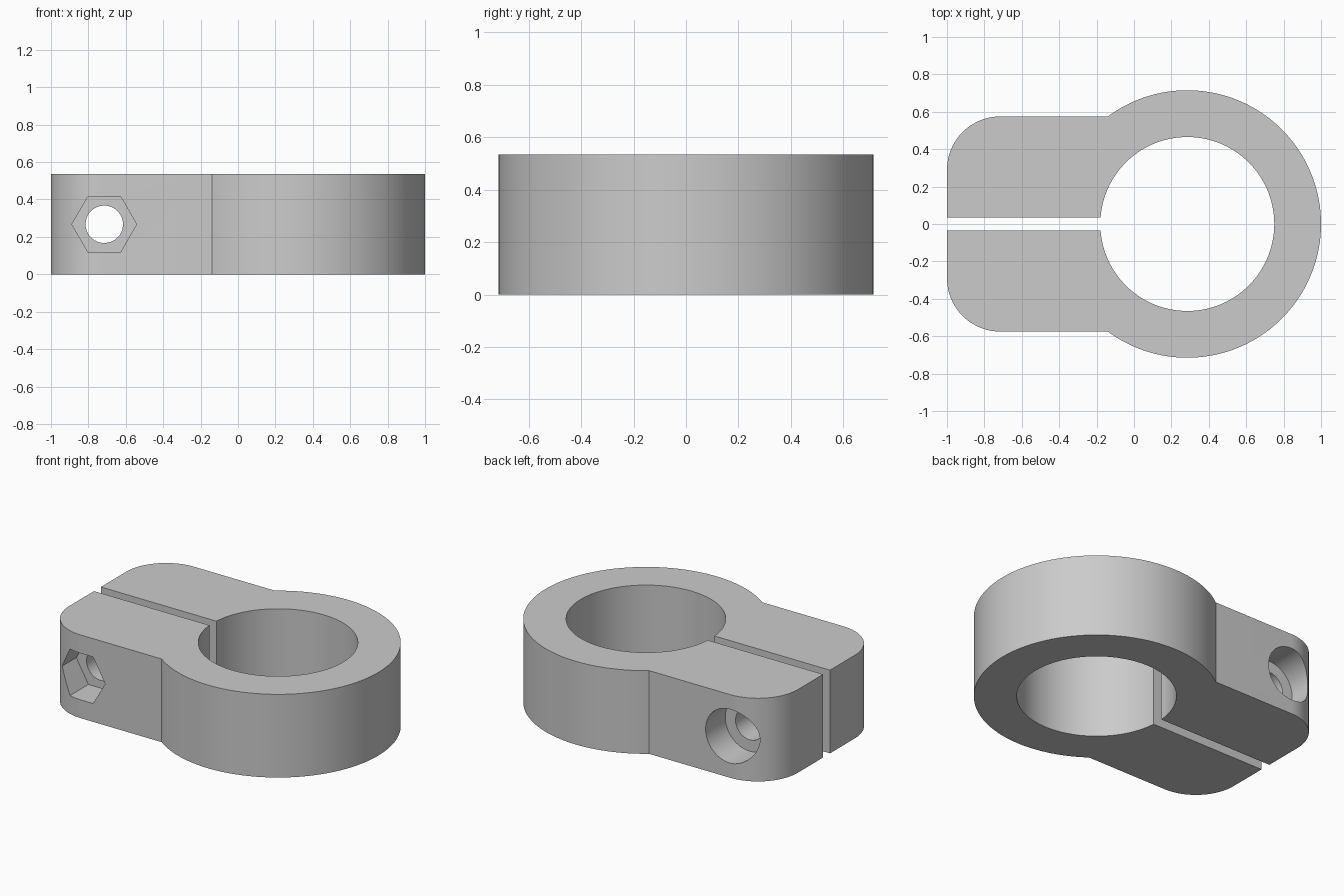
import bpy
import bmesh
from math import asin, acos, cos, sin, pi, tau

if "Cube" in bpy.data.objects:
    bpy.data.objects.remove(bpy.data.objects["Cube"], do_unlink=True)

HEIGHT = 0.535
RING_X, RING_R, BORE_R = 0.285, 0.715, 0.465
ARM_HALF, SLOT_HALF, CORNER_R = 0.575, 0.035, 0.285
BOLT_X, BOLT_R, HEAD_R, HEAD_DEPTH = -0.715, 0.10, 0.173, 0.20


def arc(cx, cy, r, start, end, steps):
    """Points along an arc, both ends included."""
    angles = [start + (end - start) * i / steps for i in range(steps + 1)]
    return [(cx + r * cos(a), cy + r * sin(a)) for a in angles]


def prism(name, outline, low, high, along_y=False):
    """Extrude a closed outline along z, or along y."""
    def place(a, b, h):
        return (a, h, b) if along_y else (a, b, h)
    bm = bmesh.new()
    base = bm.faces.new([bm.verts.new(place(a, b, low)) for a, b in outline])
    grown = bmesh.ops.extrude_face_region(bm, geom=[base], use_keep_orig=True)
    verts = [g for g in grown["geom"] if isinstance(g, bmesh.types.BMVert)]
    bmesh.ops.translate(bm, verts=verts, vec=place(0, 0, high - low))
    bmesh.ops.recalc_face_normals(bm, faces=bm.faces)
    mesh = bpy.data.meshes.new(name)
    bm.to_mesh(mesh)
    bm.free()
    obj = bpy.data.objects.new(name, mesh)
    bpy.context.collection.objects.link(obj)
    return obj


def bolt_outline(radius, sides):
    return arc(BOLT_X, HEIGHT / 2, radius, 0, tau, sides)[:-1]


# Split clamp body: outer ring, rounded arms, slot and bore in one outline
join = pi - asin(ARM_HALF / RING_R)
mouth = pi - asin(SLOT_HALF / BORE_R)
half = arc(RING_X, 0, RING_R, 0, join, 72)
half += arc(-1 + CORNER_R, ARM_HALF - CORNER_R, CORNER_R, pi / 2, pi, 24)
half += [(-1, SLOT_HALF)]
half += arc(RING_X, 0, BORE_R, mouth, 0, 72)
# Mirror the half across the slot, sharing the points on the centre line
mirrored = [(x, -y) for x, y in half]
outer_count = len(half) - 73
outline = (half[:outer_count] + half[outer_count:]
           + mirrored[outer_count:-1][::-1] + mirrored[1:outer_count][::-1])
clamp = prism("clamp_body", outline, 0, HEIGHT)

# Cross bolt hole, hex nut pocket in front, round head pocket at the back
cutters = [
    prism("bolt_hole_cutter", bolt_outline(BOLT_R, 64), -1, 1, True),
    prism("nut_pocket_cutter", bolt_outline(HEAD_R, 6),
          -1, HEAD_DEPTH - ARM_HALF, True),
    prism("head_pocket_cutter", bolt_outline(HEAD_R, 64),
          ARM_HALF - HEAD_DEPTH, 1, True),
]
bpy.ops.object.select_all(action="DESELECT")
bpy.context.view_layer.objects.active = clamp
clamp.select_set(True)
for cutter in cutters:
    cutter.hide_render = True
    cut = clamp.modifiers.new(cutter.name, "BOOLEAN")
    cut.operation = "DIFFERENCE"
    cut.solver = "EXACT"
    cut.object = cutter
    bpy.ops.object.modifier_apply(modifier=cut.name)
    bpy.data.objects.remove(cutter, do_unlink=True)

# Plain grey metal
grey = bpy.data.materials.new("grey_metal")
grey.use_nodes = True
colour = (0.6, 0.6, 0.6, 1)
grey.diffuse_color = colour
grey.node_tree.nodes["Principled BSDF"].inputs["Base Color"].default_value = colour
clamp.data.materials.clear()
clamp.data.materials.append(grey)

bpy.ops.object.shade_smooth_by_angle()
